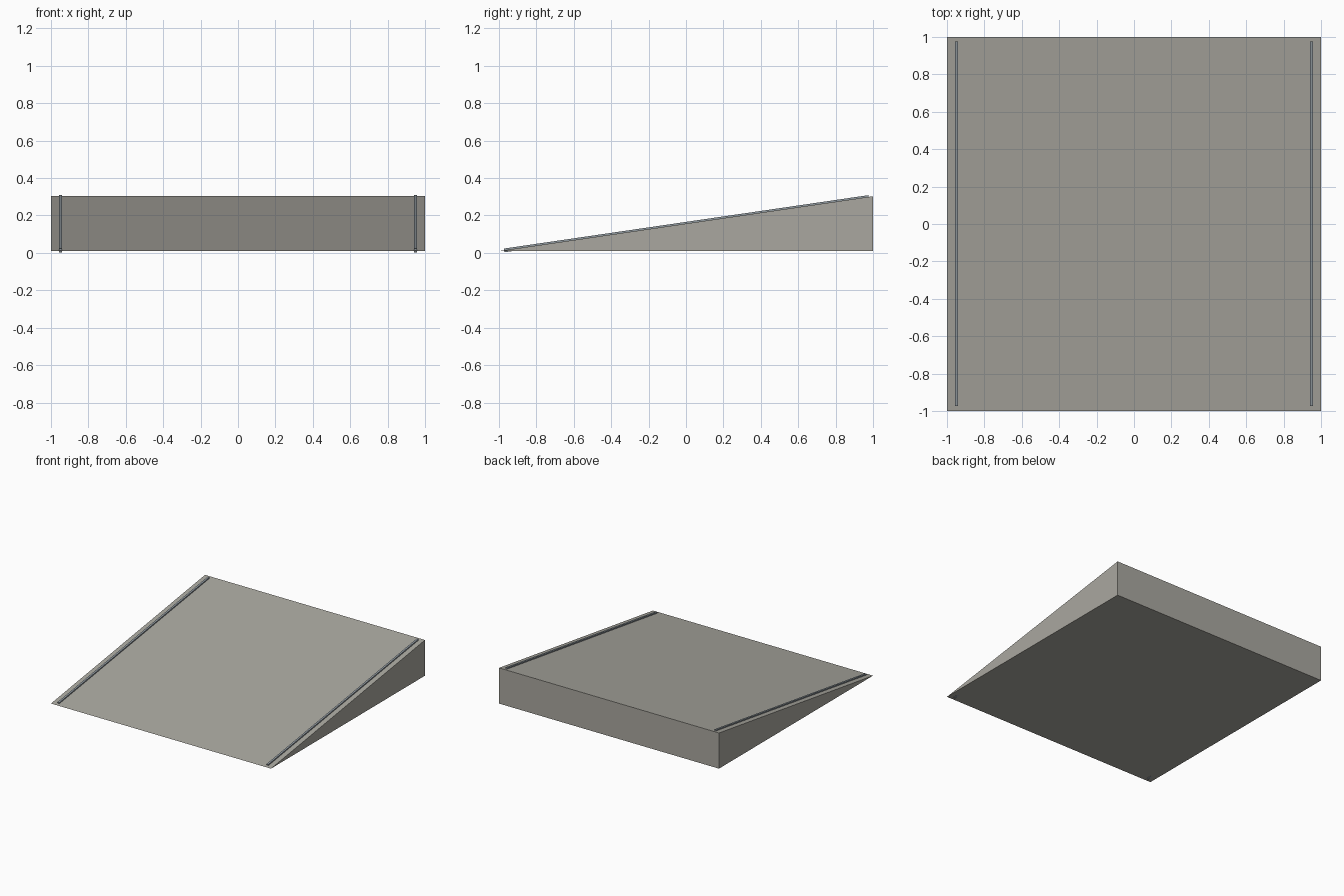
import bpy, bmesh, math

if "Cube" in bpy.data.objects:
    bpy.data.objects.remove(bpy.data.objects["Cube"])

BASE, TOP = 0.01, 0.303
SLOPE = math.atan2(TOP - BASE, 2.0)


def material(name, color):
    mat = bpy.data.materials.new(name)
    mat.diffuse_color = (*color, 1)
    mat.use_nodes = True
    mat.node_tree.nodes["Principled BSDF"].inputs["Base Color"].default_value = mat.diffuse_color
    return mat


def add_object(name, bm, mat):
    bmesh.ops.recalc_face_normals(bm, faces=bm.faces)
    mesh = bpy.data.meshes.new(name)
    bm.to_mesh(mesh)
    bm.free()
    mesh.materials.append(mat)
    obj = bpy.data.objects.new(name, mesh)
    bpy.context.collection.objects.link(obj)
    return obj


concrete = material("warm_grey", (0.40, 0.39, 0.35))
steel = material("blue_grey", (0.28, 0.32, 0.35))

# Ramp wedge: triangular side profile extruded across the width
bm = bmesh.new()
profile = [(-1, BASE), (1, BASE), (1, TOP)]
face = bm.faces.new([bm.verts.new((-1, y, z)) for y, z in profile])
result = bmesh.ops.extrude_face_region(bm, geom=[face])
verts = [v for v in result["geom"] if isinstance(v, bmesh.types.BMVert)]
bmesh.ops.translate(bm, verts=verts, vec=(2, 0, 0))
add_object("ramp_wedge", bm, concrete)

# Thin edge rails lying along the slope near both sides
for side, x in (("left", -0.95), ("right", 0.95)):
    bm = bmesh.new()
    bmesh.ops.create_cube(bm, size=1)
    bmesh.ops.scale(bm, verts=bm.verts, vec=(0.016, 1.97, 0.02))
    rail = add_object(side + "_edge_rail", bm, steel)
    rail.location = (x, 0.002, 0.156)
    rail.rotation_euler.x = SLOPE
